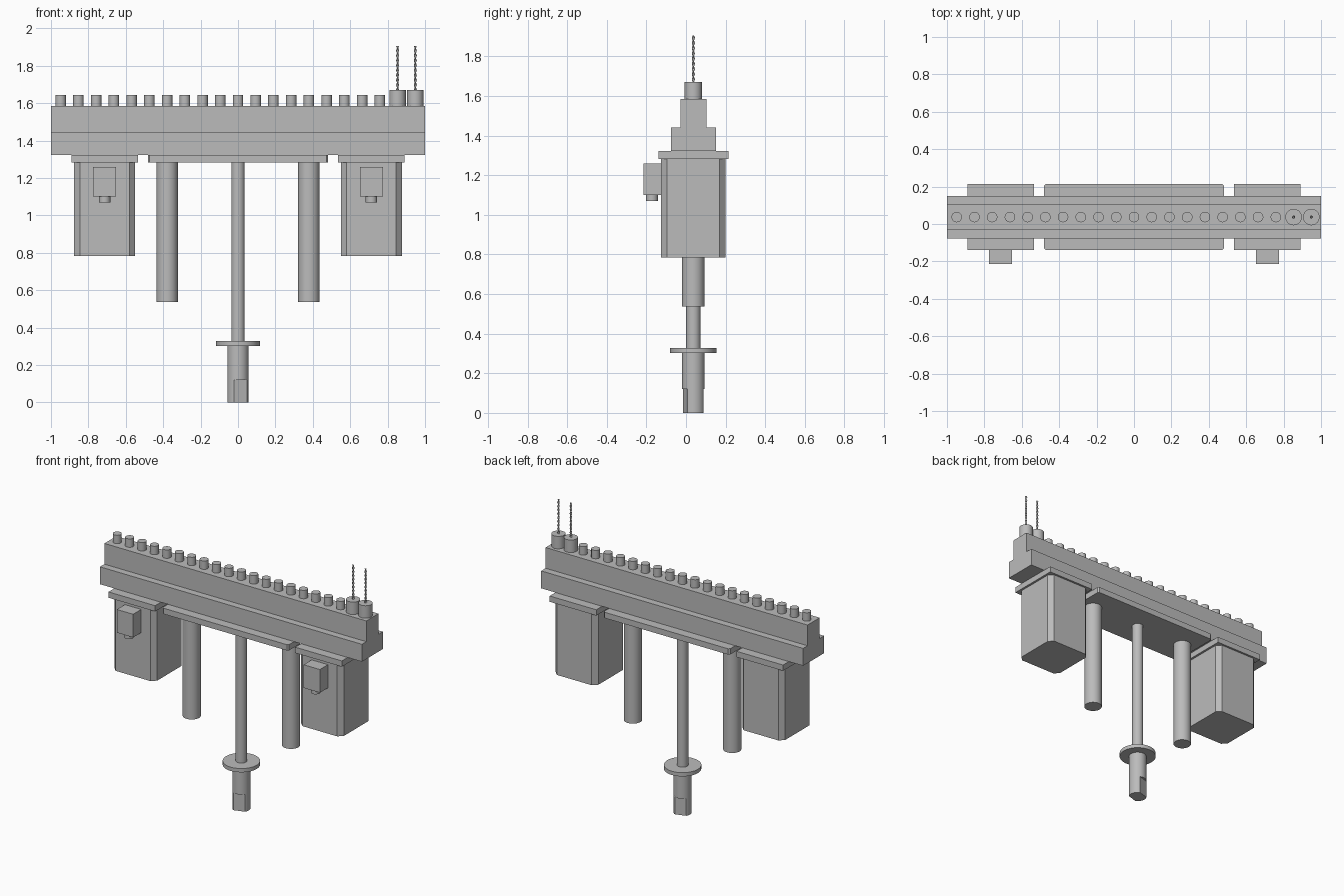
import bpy, bmesh, math
from mathutils import Matrix, Vector

cube = bpy.data.objects.get("Cube")
if cube:
    bpy.data.objects.remove(cube, do_unlink=True)

YC = 0.037          # centre line of the drill head in y
PITCH = 0.0948      # spacing of the spindles

grey = bpy.data.materials.new("machine_grey")
grey.use_nodes = True
colour = (0.5, 0.5, 0.5, 1)
grey.diffuse_color = colour
grey.node_tree.nodes["Principled BSDF"].inputs["Base Color"].default_value = colour


def add_object(name, bm, smooth=False):
    bmesh.ops.recalc_face_normals(bm, faces=bm.faces)
    mesh = bpy.data.meshes.new(name)
    bm.to_mesh(mesh)
    bm.free()
    mesh.materials.append(grey)
    ob = bpy.data.objects.new(name, mesh)
    bpy.context.collection.objects.link(ob)
    if smooth:
        bpy.ops.object.select_all(action='DESELECT')
        ob.select_set(True)
        bpy.context.view_layer.objects.active = ob
        bpy.ops.object.shade_smooth_by_angle(angle=math.radians(30))
    return ob


def box(name, x, y, z, chamfer=0):
    """Box from (min, max) ranges, with optional chamfered upright edges."""
    bm = bmesh.new()
    bmesh.ops.create_cube(bm, size=1)
    for v in bm.verts:
        v.co = [r[0] if c < 0 else r[1] for c, r in zip(v.co, (x, y, z))]
    if chamfer:
        upright = [e for e in bm.edges
                   if abs(e.verts[0].co.z - e.verts[1].co.z) > 0.01]
        bmesh.ops.bevel(bm, geom=upright, offset=chamfer, segments=1,
                        affect='EDGES')
    return add_object(name, bm)


def around(centre, half):
    return (centre - half, centre + half)


def cylinder(name, x, y, z, radius, sides=32):
    bm = bmesh.new()
    place = Matrix.Translation((x, y, (z[0] + z[1]) / 2))
    bmesh.ops.create_cone(bm, cap_ends=True, segments=sides, radius1=radius,
                          radius2=radius, depth=z[1] - z[0], matrix=place)
    return add_object(name, bm, smooth=True)


def drill_bit(name, x, z, radius, turns=4.5, steps=80):
    """Slim flattened section swept upwards with a twist."""
    bm = bmesh.new()
    rings = []
    for i in range(steps + 1):
        t = i / steps
        turn = Matrix.Rotation(t * turns * math.tau, 3, 'Z')
        ring = []
        for k in range(8):
            a = k * math.tau / 8
            p = turn @ Vector((radius * math.cos(a), radius * 0.5 * math.sin(a), 0))
            ring.append(bm.verts.new((x + p.x, YC + p.y, z[0] + t * (z[1] - z[0]))))
        rings.append(ring)
    for low, high in zip(rings, rings[1:]):
        for k in range(8):
            n = (k + 1) % 8
            bm.faces.new((low[k], low[n], high[n], high[k]))
    bm.faces.new(rings[0])
    bm.faces.new(rings[-1])
    return add_object(name, bm, smooth=True)


# Stepped beam
box("beam_lower", (-1, 1), around(YC, 0.114), (1.322, 1.442))
box("beam_upper", (-1, 1), around(YC, 0.066), (1.442, 1.585))
box("centre_plate", (-0.482, 0.482), around(YC, 0.177), (1.282, 1.322), 0.01)

# Motors with mounting plates and terminal boxes on both ends
for side, sx in (("right", -1), ("left", 1)):
    cx = sx * 0.713
    box(side + "_motor_plate", around(cx, 0.178), around(YC, 0.177), (1.282, 1.322))
    box(side + "_motor", around(cx, 0.163), around(YC, 0.163), (0.784, 1.282), 0.03)
    box(side + "_terminal_box", around(cx, 0.062), (-0.214, YC - 0.163), (1.10, 1.26))
    cylinder(side + "_cable_gland", cx, -0.172, (1.07, 1.10), 0.03)
    cylinder(side + "_guide_column", sx * 0.379, YC, (0.537, 1.282), 0.057)

# Central shaft with collar
cylinder("centre_shaft", 0, YC, (0.328, 1.282), 0.036)
cylinder("shaft_collar", 0, YC, (0.302, 0.328), 0.117, 48)
cylinder("shaft_end", 0, YC, (0.12, 0.302), 0.057)

# Tip of the shaft with two parallel wrench flats
bm = bmesh.new()
bmesh.ops.create_cone(bm, cap_ends=True, segments=48, radius1=0.057, radius2=0.057,
                      depth=0.12, matrix=Matrix.Translation((0, YC, 0.06)))
normal = Vector((0.3, -0.954, 0))
for sign in (1, -1):
    cut = bmesh.ops.bisect_plane(bm, geom=bm.verts[:] + bm.edges[:] + bm.faces[:],
                                 plane_co=Vector((0, YC, 0)) + normal * sign * 0.043,
                                 plane_no=normal * sign, clear_outer=True)
    rim = [g for g in cut["geom_cut"] if isinstance(g, bmesh.types.BMEdge)]
    bmesh.ops.holes_fill(bm, edges=[e for e in bm.edges if e.is_boundary], sides=0)
add_object("shaft_tip", bm, smooth=True)

# Row of spindles; the last two hold drills
for i in range(21):
    x = (i - 10) * PITCH
    if i < 19:
        cylinder(f"spindle_{i + 1}", x, YC, (1.585, 1.643), 0.028, 24)
    else:
        cylinder(f"drill_chuck_{i - 18}", x, YC, (1.585, 1.671), 0.044)
        drill_bit(f"drill_bit_{i - 18}", x, (1.671, 1.907), 0.008)
